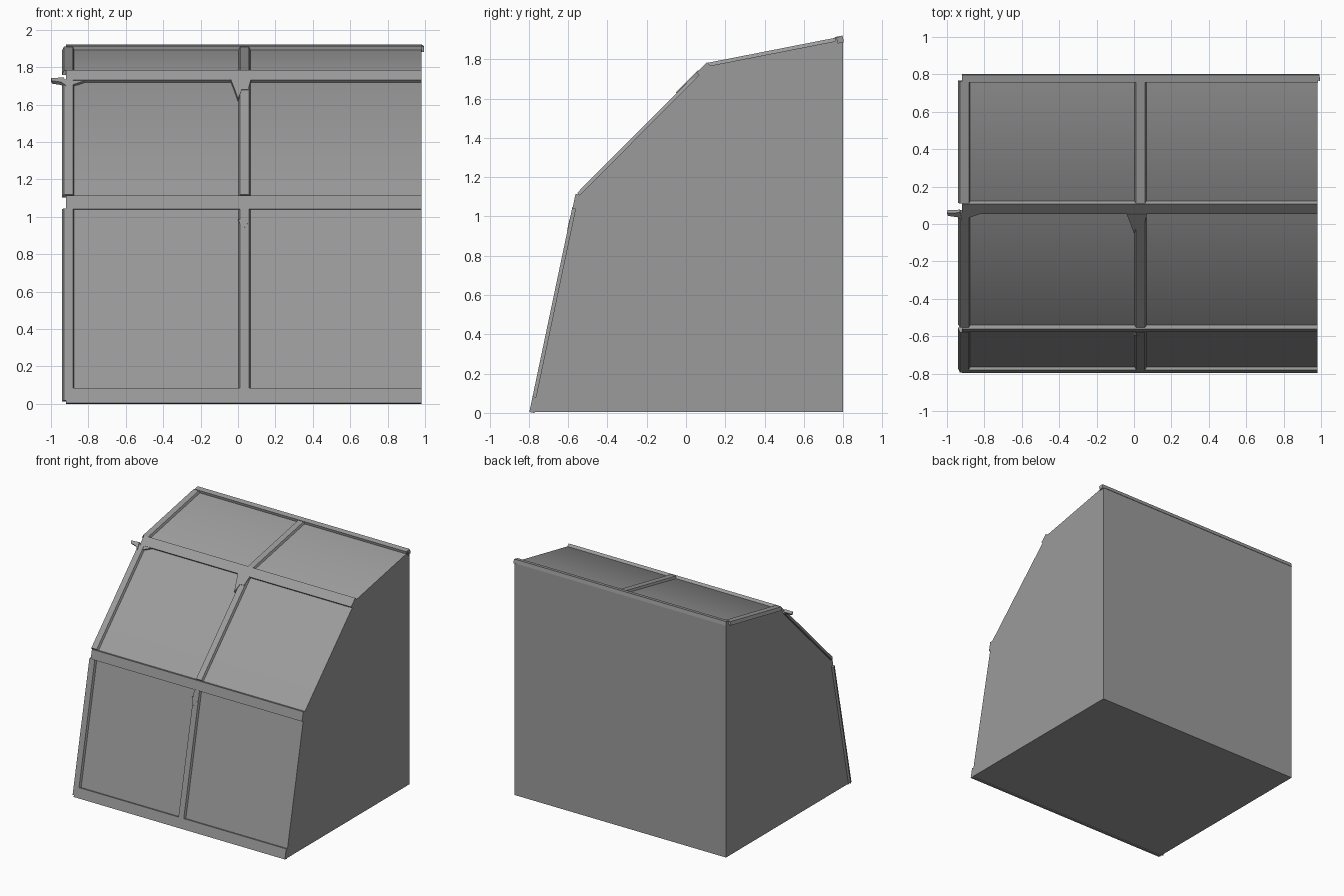
import bpy, bmesh
from mathutils import Vector

if "Cube" in bpy.data.objects:
    bpy.data.objects.remove(bpy.data.objects["Cube"])

# Glazing line in (y, z), bottom to top
PROFILE = [Vector((-0.78, 0.005)), Vector((-0.55, 1.10)),
           Vector((0.112, 1.765)), Vector((0.80, 1.90))]
X0, X1 = -0.92, 0.98

GREY = bpy.data.materials.new("dark_grey")
GREY.diffuse_color = (0.33, 0.33, 0.33, 1)
GREY.use_nodes = True
GREY.node_tree.nodes["Principled BSDF"].inputs["Base Color"].default_value = GREY.diffuse_color


def loft(name, a, b):
    """Solid between two matching loops of points."""
    bm = bmesh.new()
    va = [bm.verts.new(p) for p in a]
    vb = [bm.verts.new(p) for p in b]
    bm.faces.new(va)
    bm.faces.new(vb[::-1])
    n = len(a)
    for i in range(n):
        j = (i + 1) % n
        bm.faces.new((va[i], vb[i], vb[j], va[j]))
    bmesh.ops.recalc_face_normals(bm, faces=bm.faces)
    me = bpy.data.meshes.new(name)
    bm.to_mesh(me)
    bm.free()
    me.materials.append(GREY)
    ob = bpy.data.objects.new(name, me)
    bpy.context.collection.objects.link(ob)
    return ob


def panel_frame(i):
    """Length of slope i and a mapper from (x, along, outward) to world."""
    p, q = PROFILE[i], PROFILE[i + 1]
    t = (q - p).normalized()
    n = Vector((-t.y, t.x))

    def at(x, s, h):
        v = p + t * s + n * h
        return Vector((x, v.x, v.y))
    return (q - p).length, at


def plate(name, i, outline, low, high):
    """Outline of (x, along) on slope i, thickened outward."""
    _, at = panel_frame(i)
    return loft(name, [at(x, s, low) for x, s in outline],
                [at(x, s, high) for x, s in outline])


def rail(name, i, s0, s1, h, x0=X0, x1=X1):
    return plate(name, i, [(x0, s0), (x1, s0), (x1, s1), (x0, s1)], -0.01, h)


def mullion(name, i, x0, x1, s0, s1, h=0.017):
    # upright with bevelled sides
    _, at = panel_frame(i)
    sec = [(x0, -0.008), (x1, -0.008), (x1 - 0.011, h), (x0 + 0.011, h)]
    return loft(name, [at(x, s0, k) for x, k in sec],
                [at(x, s1, k) for x, k in sec])


# Main lean-to body, shaded smooth only across the upper ridge
side = PROFILE + [Vector((0.80, 0.005))]
body = loft("body", [(X0, p.x, p.y) for p in side], [(X1, p.x, p.y) for p in side])
bm = bmesh.new()
bm.from_mesh(body.data)
for f in bm.faces:
    f.smooth = True
for e in bm.edges:
    e.smooth = all((v.co.yz - PROFILE[2]).length < 1e-4 for v in e.verts)
bm.to_mesh(body.data)
bm.free()

# Horizontal rails
L = [panel_frame(i)[0] for i in range(3)]
rail("bottom_rail", 0, -0.004, 0.077, 0.017)
rail("lower_rail", 0, L[0] - 0.063, L[0] + 0.012, 0.015)
rail("upper_rail", 1, L[1] - 0.065, L[1] + 0.01, 0.018)
rail("top_rail", 2, L[2] - 0.04, L[2] + 0.001, 0.021, X0, 0.985)

# Uprights on each slope: left edge and centre
ENDS = [(0.01, L[0] - 0.06), (0.012, L[1] - 0.06), (0.0, L[2] - 0.035)]
for i, level in enumerate(("lower", "middle", "top")):
    s0, s1 = ENDS[i]
    mullion(level + "_left_mullion", i, -0.942, -0.872, s0, s1)
    mullion(level + "_centre_mullion", i, 0.0, 0.070, s0, s1)

# Broken wood splinters
k = L[1]
plate("left_splinter", 1, [(-0.93, k - 0.05), (-1.0, k - 0.055), (-0.995, k - 0.075),
                           (-0.945, k - 0.085), (-0.92, k - 0.11)], 0.0, 0.022)
plate("inner_splinter", 1, [(-0.89, k - 0.06), (-0.81, k - 0.062),
                            (-0.83, k - 0.072), (-0.89, k - 0.10)], -0.005, 0.015)
plate("centre_splinter", 1, [(-0.04, k - 0.06), (0.07, k - 0.06), (0.055, k - 0.14),
                             (0.02, k - 0.14), (0.0, k - 0.21), (-0.02, k - 0.13)],
      0.0, 0.022)
m = 0.97
plate("lower_splinter", 0, [(0.0, m + 0.03), (0.06, m + 0.02), (0.025, m - 0.03)],
      0.0, 0.0185)
# Chipped end of the top rail
plate("rail_chip", 2, [(0.97, L[2] - 0.03), (0.995, L[2] - 0.032),
                       (0.99, L[2]), (0.97, L[2])], -0.014, 0.018)
